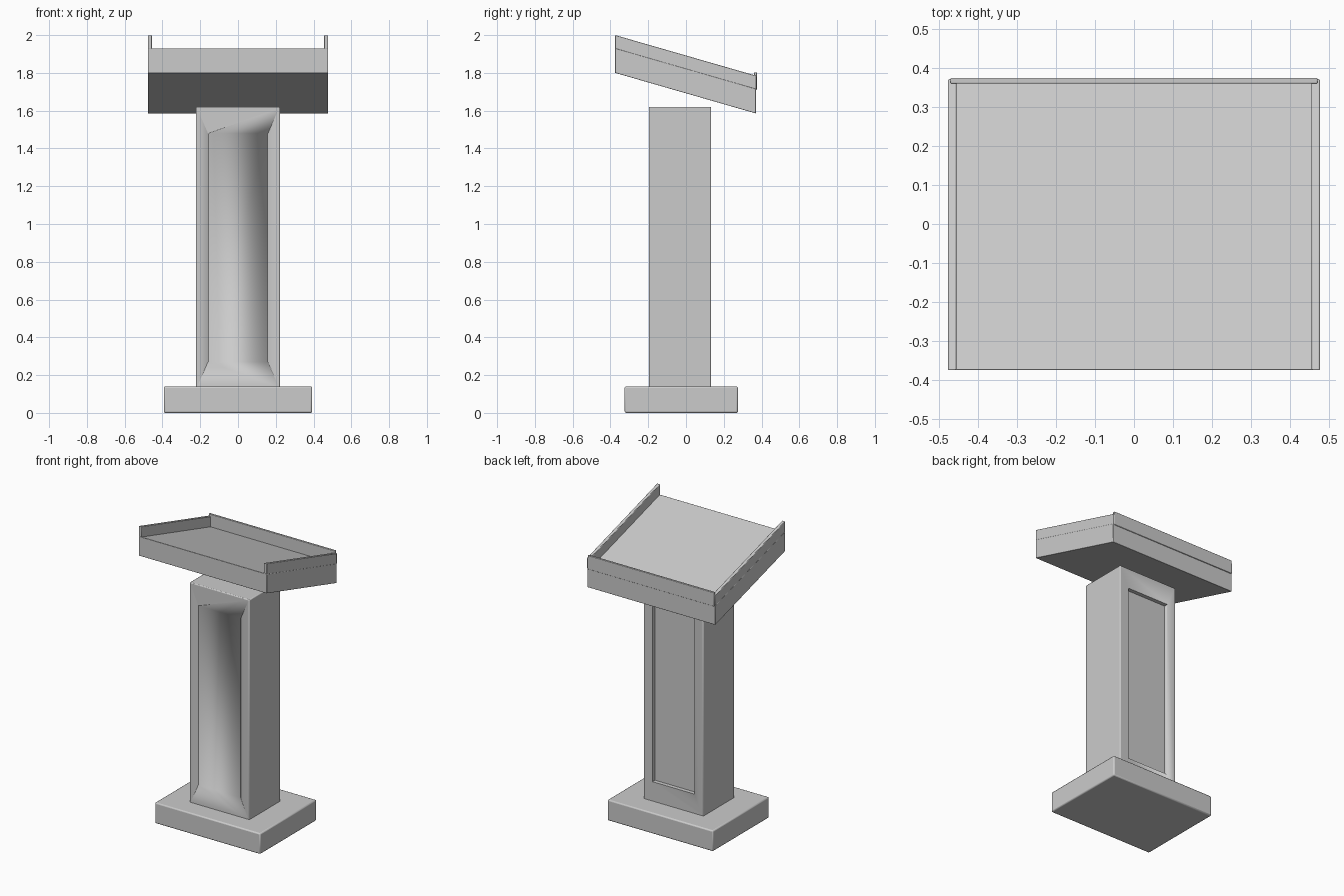
import bpy, bmesh

if "Cube" in bpy.data.objects:
    bpy.data.objects.remove(bpy.data.objects["Cube"])

SLOPE = -0.288  # fall of the desk from front to back


def box(name, x, y, z, bevel=0.0, shear=0.0):
    """Box from (min, max) ranges; shear tilts it in z along y from the front edge."""
    bm = bmesh.new()
    bmesh.ops.create_cube(bm, size=1)
    for v in bm.verts:
        v.co = [r[0] + (c + 0.5) * (r[1] - r[0]) for c, r in zip(v.co, (x, y, z))]
        v.co.z += shear * (v.co.y + 0.375)
    me = bpy.data.meshes.new(name)
    bm.to_mesh(me)
    bm.free()
    ob = bpy.data.objects.new(name, me)
    bpy.context.collection.objects.link(ob)
    if bevel:
        m = ob.modifiers.new("Bevel", 'BEVEL')
        m.width, m.segments = bevel, 2
    bpy.ops.object.select_all(action='DESELECT')
    ob.select_set(True)
    bpy.context.view_layer.objects.active = ob
    bpy.ops.object.shade_smooth_by_angle()
    return ob


def cut(ob, name, x, y, z):
    """Subtract a hidden box from an object."""
    cutter = box(name, x, y, z)
    cutter.hide_render = True
    cutter.hide_set(True)
    m = ob.modifiers.new(name, 'BOOLEAN')
    m.object, m.operation, m.solver = cutter, 'DIFFERENCE', 'EXACT'


# Plinth and column
box("base", (-0.393, 0.393), (-0.325, 0.275), (0, 0.14), 0.008)
column = box("column", (-0.223, 0.223), (-0.197, 0.133), (0.13, 1.62), 0.006)

# Recessed panel at the back, two fine grooves at the front
cut(column, "back_panel_cutter", (-0.157, 0.157), (0.106, 0.2), (0.27, 1.48))
for side, s in (("left", -1), ("right", 1)):
    cut(column, f"front_groove_cutter_{side}",
        (s * 0.157 - 0.002, s * 0.157 + 0.002), (-0.25, -0.191), (0.27, 1.48))

# Sloping desk with vertical ends
box("desk_top", (-0.477, 0.477), (-0.375, 0.37), (1.80, 1.93), 0.002, SLOPE)

# Side rails follow the slope, the book stop closes the low edge
for side, s in (("left", -1), ("right", 1)):
    a, b = sorted((s * 0.456, s * 0.477))
    box(f"side_rail_{side}", (a, b), (-0.375, 0.372), (1.928, 2.0), 0.003, SLOPE)
box("book_stop", (-0.471, 0.471), (0.36, 0.375), (1.71, 1.803), 0.003)
